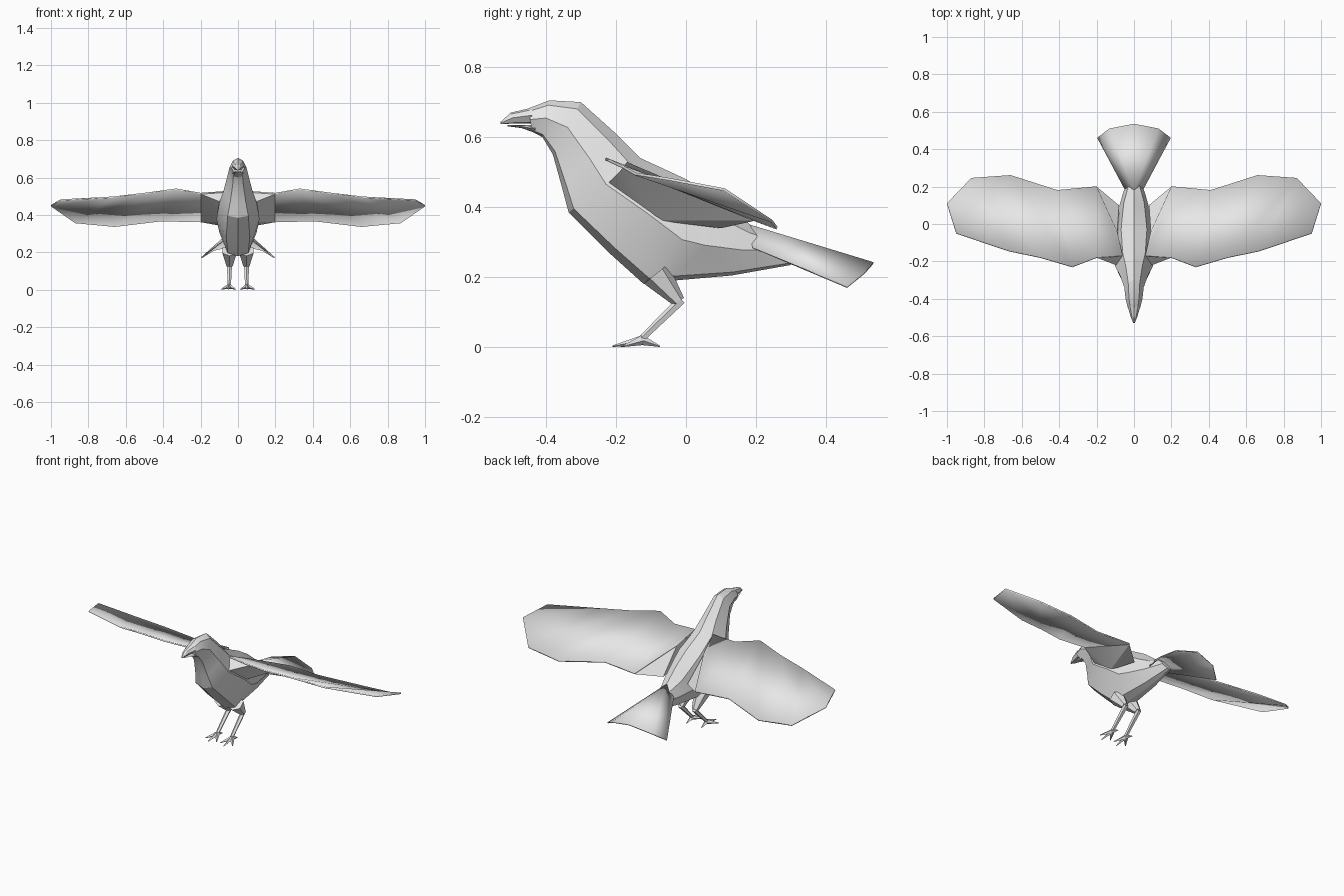
import bpy, bmesh, math
from mathutils import Vector

old = bpy.data.objects.get("Cube")
if old:
    bpy.data.objects.remove(old, do_unlink=True)

grey = bpy.data.materials.new("plain_grey")
grey.use_nodes = True
GREY = (0.8, 0.8, 0.8, 1)
grey.diffuse_color = GREY
grey.node_tree.nodes["Principled BSDF"].inputs["Base Color"].default_value = GREY


def finish(name, bm, angle=25, mirror=False, thick=0):
    bmesh.ops.recalc_face_normals(bm, faces=bm.faces)
    mesh = bpy.data.meshes.new(name)
    bm.to_mesh(mesh)
    bm.free()
    mesh.materials.append(grey)
    ob = bpy.data.objects.new(name, mesh)
    bpy.context.collection.objects.link(ob)
    bpy.ops.object.select_all(action="DESELECT")
    ob.select_set(True)
    bpy.context.view_layer.objects.active = ob
    bpy.ops.object.shade_smooth_by_angle(angle=math.radians(angle))
    if mirror:
        ob.modifiers.new("Mirror", "MIRROR")
    if thick:
        solid = ob.modifiers.new("Solidify", "SOLIDIFY")
        solid.thickness = thick
        solid.offset = 0
    return ob


def loft(name, stations):
    """Each station: top y, top z, bottom y, bottom z, half width."""
    half = [(0, 0), (0.6, 0.13), (1, 0.48), (0.55, 0.93), (0, 1)]
    ring = half + [(-x, t) for x, t in half[-2:0:-1]]
    bm = bmesh.new()
    rows = []
    for ty, tz, by, bz, w in stations:
        rows.append([bm.verts.new((x * w, ty + (by - ty) * t, tz + (bz - tz) * t))
                     for x, t in ring])
    n = len(ring)
    for a, b in zip(rows, rows[1:]):
        for i in range(n):
            j = (i + 1) % n
            bm.faces.new((a[i], a[j], b[j], b[i]))
    bm.faces.new(rows[0])
    bm.faces.new(rows[-1])
    return finish(name, bm)


def patch(name, points, faces, **kw):
    bm = bmesh.new()
    verts = [bm.verts.new(p) for p in points]
    for f in faces:
        bm.faces.new([verts[i] for i in f])
    return finish(name, bm, **kw)


def limb(name, path, sides=5):
    """Tapered tube through (point, radius) pairs, mirrored to both sides."""
    bm = bmesh.new()
    for (p, r), (q, s) in zip(path, path[1:]):
        p, q = Vector(p), Vector(q)
        d = q - p
        m = d.to_track_quat("Z", "Y").to_matrix().to_4x4()
        m.translation = (p + q) / 2
        bmesh.ops.create_cone(bm, cap_ends=True, segments=sides, radius1=r,
                              radius2=s, depth=d.length, matrix=m)
    return finish(name, bm, mirror=True)


# Head, chest, belly and rump in one skin
loft("body", [
    (-0.45, 0.682, -0.44, 0.616, 0.034),
    (-0.39, 0.705, -0.41, 0.60, 0.045),
    (-0.30, 0.70, -0.38, 0.55, 0.052),
    (-0.20, 0.61, -0.355, 0.46, 0.075),
    (-0.13, 0.54, -0.335, 0.385, 0.10),
    (0.0, 0.48, -0.22, 0.27, 0.115),
    (0.09, 0.425, -0.12, 0.18, 0.10),
    (0.14, 0.385, -0.04, 0.19, 0.09),
    (0.19, 0.345, 0.13, 0.205, 0.06),
    (0.24, 0.315, 0.30, 0.235, 0.025)])

# Beak halves, parted by a narrow mouth gap
loft("upper_beak", [
    (-0.53, 0.643, -0.53, 0.637, 0.004),
    (-0.50, 0.67, -0.49, 0.639, 0.018),
    (-0.44, 0.684, -0.44, 0.639, 0.034)])
loft("lower_beak", [
    (-0.51, 0.634, -0.51, 0.631, 0.006),
    (-0.47, 0.634, -0.47, 0.626, 0.018),
    (-0.43, 0.634, -0.43, 0.612, 0.03)])

# Wing blade: leading edge paired with trailing edge
lead = [(0.06, -0.17, 0.525), (0.2, -0.18, 0.515), (0.33, -0.23, 0.538),
        (0.5, -0.18, 0.515), (0.67, -0.145, 0.495), (0.95, -0.05, 0.48)]
trail = [(0.09, -0.04, 0.47), (0.2, 0.2, 0.365), (0.41, 0.18, 0.37),
         (0.66, 0.26, 0.34), (0.87, 0.245, 0.36), (1.0, 0.11, 0.45)]
k = len(lead)
patch("wings", lead + trail,
      [(i, i + 1, k + i + 1, k + i) for i in range(k - 1)],
      mirror=True, thick=0.008)

# Fleshy wing root joining the flank to the blade
patch("wing_roots",
      [(0.06, -0.17, 0.522), (0.2, -0.18, 0.512), (0.2, 0.2, 0.362),
       (0.09, -0.04, 0.467), (0.07, -0.23, 0.46), (0.1, -0.08, 0.362),
       (0.08, 0.1, 0.34)],
      [(0, 1, 4), (4, 1, 5), (5, 1, 2), (5, 2, 6), (6, 2, 3),
       (0, 3, 2, 1), (0, 4, 5, 6, 3)], mirror=True)

# Arched tail fan
patch("tail",
      [(0, 0.18, 0.348), (0, 0.535, 0.24), (0.13, 0.51, 0.212),
       (0.195, 0.46, 0.172), (0.05, 0.19, 0.285)],
      [(0, 1, 2), (0, 2, 3), (0, 3, 4)], mirror=True, thick=0.006)

# Legs and feet
limb("thighs", [((0.045, -0.085, 0.21), 0.045), ((0.045, -0.02, 0.13), 0.018)], 6)
limb("shanks", [((0.045, -0.012, 0.135), 0.014), ((0.047, -0.125, 0.025), 0.01)])
ankle = (0.048, -0.125, 0.02)
for name, tip in (("inner_toes", (0.012, -0.185, 0.003)),
                  ("middle_toes", (0.052, -0.21, 0.003)),
                  ("outer_toes", (0.09, -0.18, 0.003)),
                  ("hind_toes", (0.05, -0.075, 0.003))):
    limb(name, [(ankle, 0.014), (tip, 0.002)], 4)
